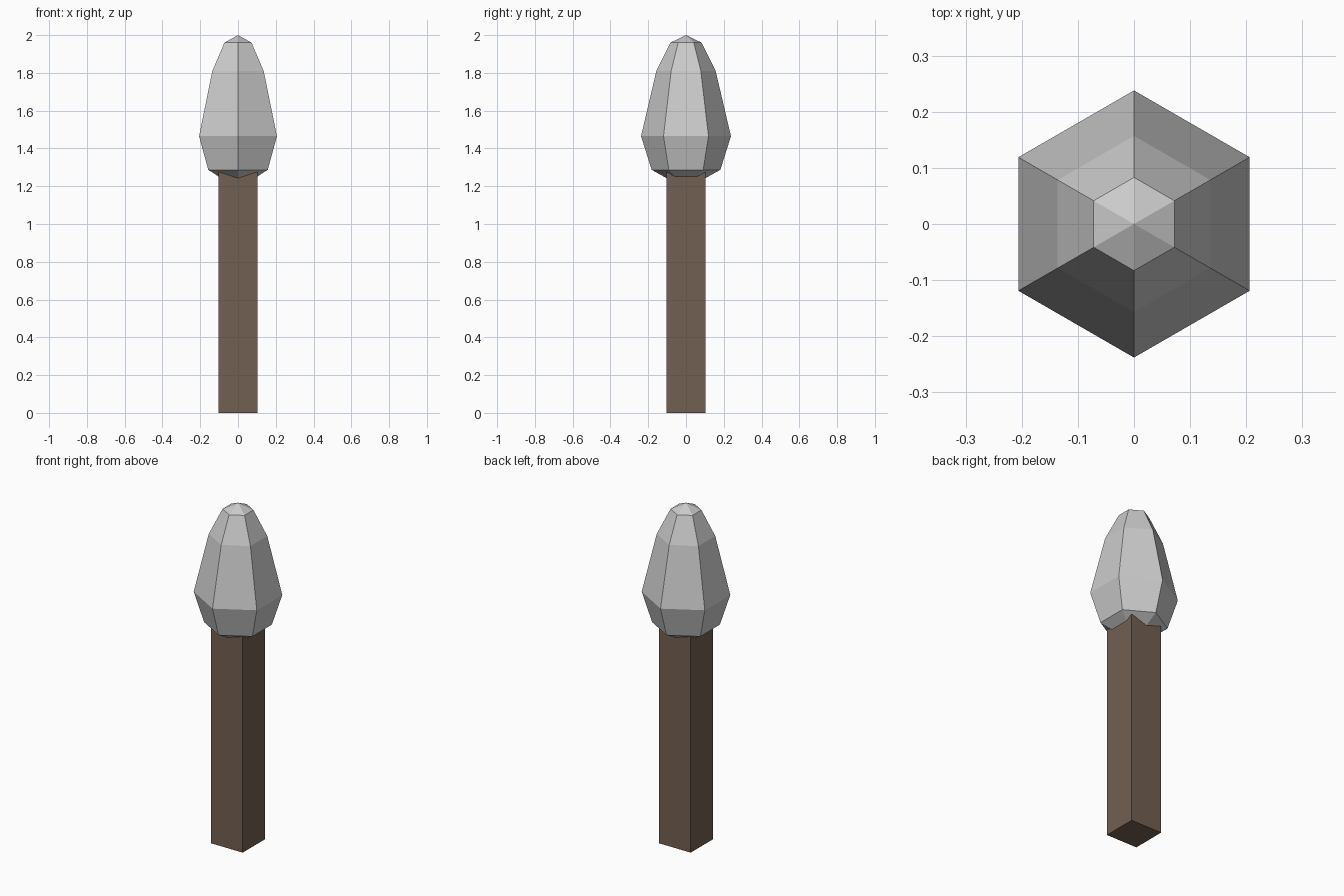
import bpy, bmesh
from math import cos, sin, radians

if "Cube" in bpy.data.objects:
    bpy.data.objects.remove(bpy.data.objects["Cube"])


def make_object(name, bm):
    bmesh.ops.recalc_face_normals(bm, faces=bm.faces[:])
    mesh = bpy.data.meshes.new(name)
    bm.to_mesh(mesh)
    bm.free()
    obj = bpy.data.objects.new(name, mesh)
    bpy.context.collection.objects.link(obj)
    return obj


# Handle: square post, its top buried in the head
HALF, TOP = 0.103, 1.30
bm = bmesh.new()
bmesh.ops.create_cube(bm, size=1)
for v in bm.verts:
    v.co = (v.co.x * 2 * HALF, v.co.y * 2 * HALF, (v.co.z + 0.5) * TOP)
handle = make_object("handle", bm)
wood = bpy.data.materials.new("wood")
wood.diffuse_color = (0.17, 0.115, 0.085, 1)
wood.use_nodes = True
wood.node_tree.nodes["Principled BSDF"].inputs["Base Color"].default_value = wood.diffuse_color
handle.data.materials.append(wood)

# Head: six-sided stretched ball with points along y, closed by two tips
SIDES = 6
RINGS = [(0.182, 1.287), (0.238, 1.465), (0.157, 1.81), (0.083, 1.96)]
bm = bmesh.new()
rings = [[bm.verts.new((r * cos(radians(90 + 60 * i)), r * sin(radians(90 + 60 * i)), z))
          for i in range(SIDES)] for r, z in RINGS]
bottom = bm.verts.new((0, 0, 1.185))
tip = bm.verts.new((0, 0, 2.0))
for i in range(SIDES):
    j = (i + 1) % SIDES
    for low, high in zip(rings, rings[1:]):
        bm.faces.new((low[i], low[j], high[j], high[i]))
    bm.faces.new((bottom, rings[0][j], rings[0][i]))
    bm.faces.new((rings[-1][i], rings[-1][j], tip))
make_object("head", bm)
